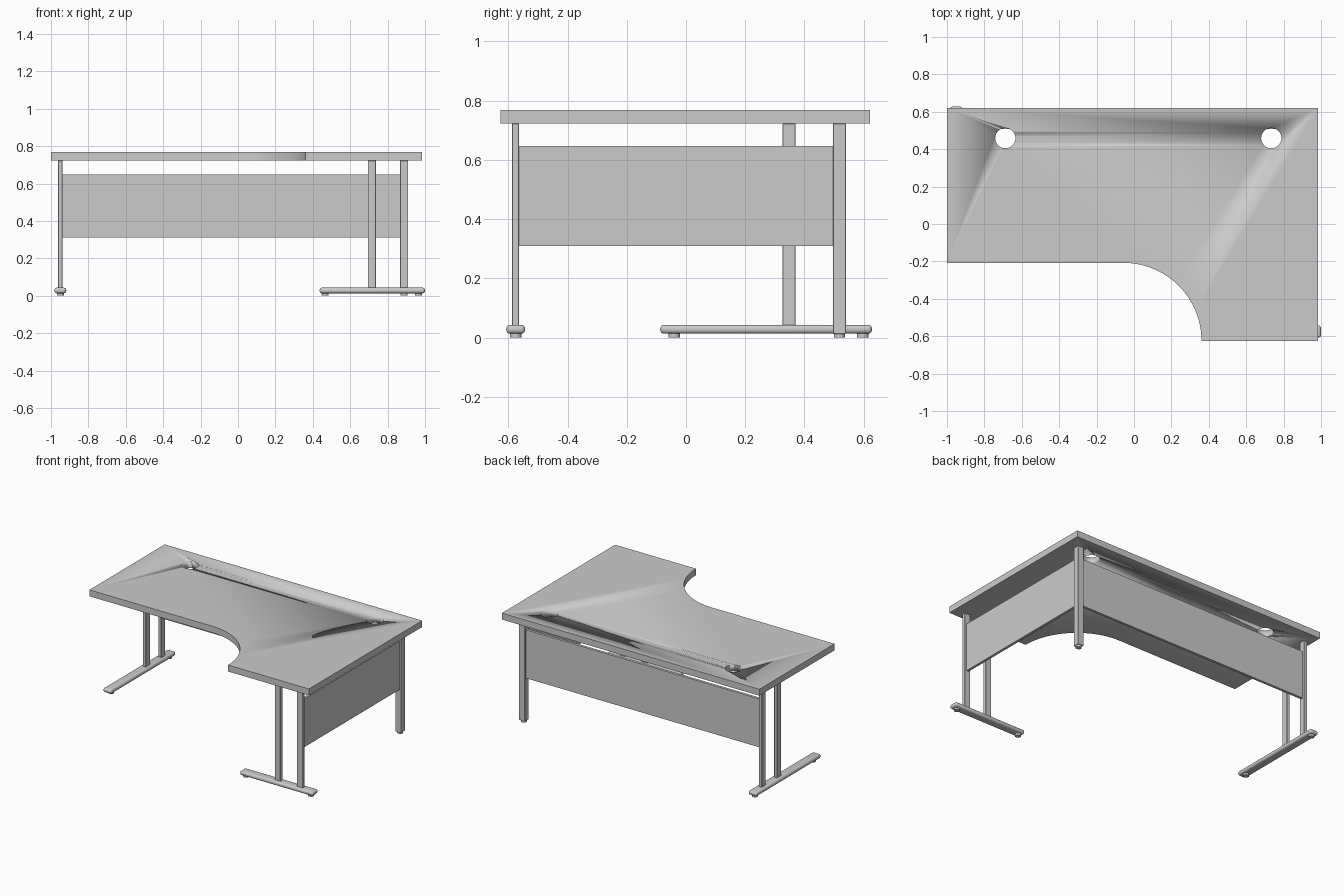
import bpy, bmesh, math

if "Cube" in bpy.data.objects:
    bpy.data.objects.remove(bpy.data.objects["Cube"])


def box(name, x0, x1, y0, y1, z0, z1, bevel=0.0, segments=1):
    bm = bmesh.new()
    bmesh.ops.create_cube(bm, size=1)
    for v in bm.verts:
        v.co = ((x0 + x1) / 2 + v.co.x * (x1 - x0),
                (y0 + y1) / 2 + v.co.y * (y1 - y0),
                (z0 + z1) / 2 + v.co.z * (z1 - z0))
    if bevel:
        bmesh.ops.bevel(bm, geom=bm.edges[:], offset=bevel, segments=segments,
                        profile=0.5, affect='EDGES')
    return finish(name, bm, segments > 1)


def finish(name, bm, smooth=False):
    bmesh.ops.recalc_face_normals(bm, faces=bm.faces[:])
    mesh = bpy.data.meshes.new(name)
    bm.to_mesh(mesh)
    bm.free()
    ob = bpy.data.objects.new(name, mesh)
    bpy.context.collection.objects.link(ob)
    if smooth:
        bpy.ops.object.select_all(action='DESELECT')
        ob.select_set(True)
        bpy.context.view_layer.objects.active = ob
        bpy.ops.object.shade_smooth_by_angle(angle=math.radians(35))
    return ob


def cylinder(name, x, y, z0, z1, r, sides=24):
    bm = bmesh.new()
    bmesh.ops.create_cone(bm, cap_ends=True, segments=sides,
                          radius1=r, radius2=r, depth=z1 - z0)
    bmesh.ops.translate(bm, verts=bm.verts[:], vec=(x, y, (z0 + z1) / 2))
    return finish(name, bm, True)


TOP_LOW, TOP_HIGH = 0.723, 0.768
FOOT_LOW, FOOT_HIGH = 0.013, 0.043

# Desk top: L shape with a concave quarter circle at the user's corner
outline = [(0.985, -0.626), (0.985, 0.621), (-1.0, 0.621), (-1.0, -0.208)]
cx, cy, radius, steps = -0.055, -0.626, 0.416, 32
for i in range(steps + 1):
    a = math.pi / 2 * (1 - i / steps)
    outline.append((cx + radius * math.cos(a), cy + (radius + 0.002) * math.sin(a)))
bm = bmesh.new()
face = bm.faces.new([bm.verts.new((x, y, TOP_LOW)) for x, y in outline])
ext = bmesh.ops.extrude_face_region(bm, geom=[face])
bmesh.ops.translate(bm, vec=(0, 0, TOP_HIGH - TOP_LOW),
                    verts=[g for g in ext['geom'] if isinstance(g, bmesh.types.BMVert)])
top = finish("desk_top", bm, True)

# Cable holes
for side, x in (("left", -0.688), ("right", 0.734)):
    cutter = cylinder("cable_hole_cutter_" + side, x, 0.459, 0.6, 0.9, 0.054, 40)
    cutter.hide_render = True
    cutter.hide_set(True)
    mod = top.modifiers.new("cable_hole_" + side, 'BOOLEAN')
    mod.operation = 'DIFFERENCE'
    mod.solver = 'EXACT'
    mod.object = cutter

# Left cantilever frame: foot running front to back with two uprights
box("left_foot", -0.982, -0.918, -0.087, 0.628, FOOT_LOW, FOOT_HIGH, 0.0135, 5)
for tag, y in (("front", 0.348), ("back", 0.518)):
    box("left_upright_" + tag, -0.962, -0.938, y - 0.022, y + 0.022,
        FOOT_HIGH - 0.01, TOP_LOW, 0.002)
for tag, y in (("front", -0.04), ("back", 0.597)):
    cylinder("left_foot_pad_" + tag, -0.95, y, 0, FOOT_LOW + 0.004, 0.019)

# Right cantilever frame: foot running side to side with two uprights
box("right_foot", 0.436, 1.0, -0.607, -0.543, FOOT_LOW, FOOT_HIGH, 0.0135, 5)
for tag, x in (("inner", 0.716), ("outer", 0.888)):
    box("right_upright_" + tag, x - 0.022, x + 0.022, -0.588, -0.564,
        FOOT_HIGH - 0.01, TOP_LOW, 0.002)
for tag, x in (("inner", 0.466), ("outer", 0.966)):
    cylinder("right_foot_pad_" + tag, x, -0.575, 0, FOOT_LOW + 0.004, 0.019)

# Square corner leg with its pad
box("corner_leg", 0.866, 0.91, 0.496, 0.54, 0.012, TOP_LOW, 0.002)
cylinder("corner_leg_pad", 0.888, 0.518, 0, 0.014, 0.019)

# Modesty panels between the uprights and the corner leg
box("back_panel", -0.939, 0.867, 0.509, 0.527, 0.31, 0.647)
box("side_panel", 0.879, 0.897, -0.565, 0.497, 0.31, 0.647)
